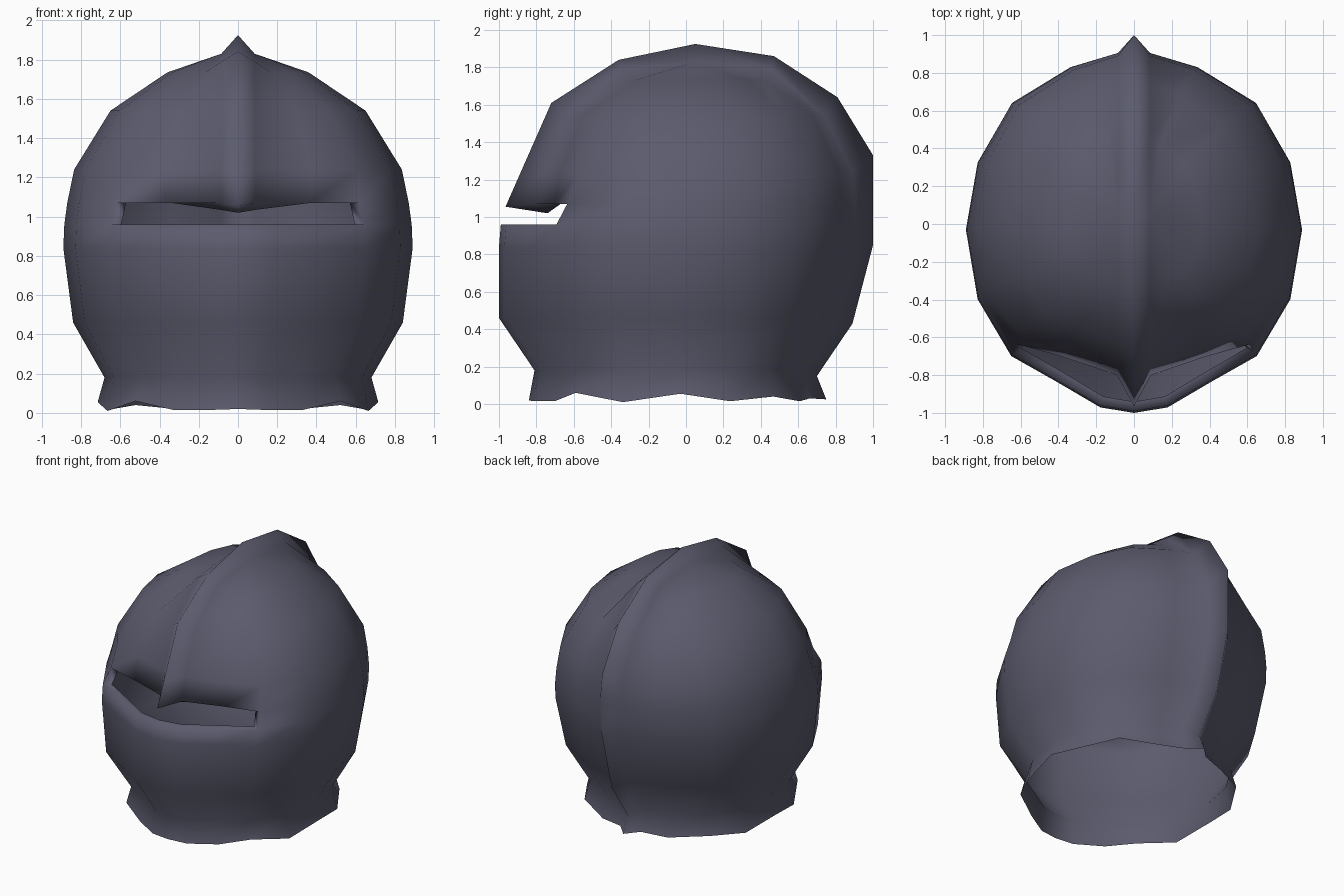
import bpy, bmesh
from mathutils import Vector

if "Cube" in bpy.data.objects:
    bpy.data.objects.remove(bpy.data.objects["Cube"])

steel = bpy.data.materials.new("dark blue grey steel")
steel.diffuse_color = (0.105, 0.105, 0.155, 1)
steel.use_nodes = True
steel.node_tree.nodes["Principled BSDF"].inputs["Base Color"].default_value = steel.diffuse_color

# Unit plan of the right half, from front centre to back centre
plan = [(0, -1), (.2, -.97), (.46, -.83), (.73, -.69), (.93, -.38), (1, 0),
        (.93, .38), (.73, .71), (.38, .91), (.09, .99), (0, 1)]
# Wavy height of the neck rim for each plan column
rim = [.02, .015, .015, .06, .01, .055, .015, .04, .015, .03, .02]
# Rings: height, half width, front y, back y
rings = [(0, .715, -.84, .67), (.18, .68, -.81, .63), (.46, .84, -1, .80),
         (.84, .89, -1, .905), (.96, .885, -.99, .915), (1.07, .87, -.88, .915),
         (1.24, .835, -.81, .90), (1.54, .65, -.66, .75), (1.735, .36, -.36, .46)]
# Ridge apex (y, z) on each ring: along the forehead and down the back
ridge_front = {5: (-.965, 1.055), 6: (-.89, 1.225), 7: (-.72, 1.61), 8: (-.36, 1.84)}
ridge_back = [(.75, .025), (.70, .15), (.89, .43), (1.0, .85), (1.0, .97),
              (1.0, 1.10), (1.0, 1.33), (.81, 1.64), (.47, 1.86)]
# Recessed forehead beside the ridge: (ring, column) -> x, y
brow = {(5, 1): (.09, -.80), (5, 2): (.37, -.705), (5, 3): (.62, -.635),
        (6, 1): (.085, -.755), (6, 2): (.37, -.67)}
MID = -.03
RIDGE = .085                                   # half width of the ridge foot


def ring_points(i):
    z, w, f, b = rings[i]
    half = []
    for k, (px, py) in enumerate(plan):
        y = MID + (-py * (f - MID) if py < 0 else py * (b - MID))
        x, zz = w * px, (z if i else rim[k])
        if k == 9 or (k == 1 and i > 4):       # foot of the ridge
            x = RIDGE
            zz += .055 if i == 8 else 0
        x, y = brow.get((i, k), (x, y))
        if k == 0 and i in ridge_front:
            y, zz = ridge_front[i]
        if k == 10:
            y, zz = ridge_back[i]
        half.append(Vector((x, y, zz)))
    return half + [Vector((-p.x, p.y, p.z)) for p in half[-2:0:-1]]


# Helmet shell with crest ridge, open neck and eye slit
bm = bmesh.new()
grid = [[bm.verts.new(p) for p in ring_points(i)] for i in range(len(rings))]
n = len(grid[0])
SLIT = 3                                        # columns left open on each side
for i in range(len(rings) - 1):
    for k in range(n):
        if i == 4 and (k < SLIT or k >= n - SLIT):
            continue
        j = (k + 1) % n
        bm.faces.new((grid[i][k], grid[i][j], grid[i + 1][j], grid[i + 1][k]))

# Crown: each side fans to the ridge foot, with the ridge between them
top = grid[-1]
apex = bm.verts.new((0, .05, 1.925))
for s in (1, -1):
    foot = bm.verts.new((s * RIDGE, .05, 1.83))
    for k in range(1, 9):
        bm.faces.new((top[s * k], top[s * (k + 1)], foot))
    bm.faces.new((top[0], top[s], foot, apex))
    bm.faces.new((apex, foot, top[s * 9], top[10]))

# Lip turned inwards around the slit, dipping under the ridge
cols = list(range(-SLIT, SLIT + 1))
loop = [grid[4][k] for k in cols] + [grid[5][k] for k in reversed(cols)]
inner = []
for v in loop:
    co = Vector((v.co.x * .92, v.co.y * .95, v.co.z))
    if v is grid[5][0]:
        co = Vector((0, -.74, 1.02))
    elif v in (grid[5][1], grid[5][-1]):
        co = Vector((v.co.x, -.72, 1.035))
    inner.append(bm.verts.new(co))
for a in range(len(loop)):
    b = (a + 1) % len(loop)
    bm.faces.new((loop[a], loop[b], inner[b], inner[a]))

bmesh.ops.recalc_face_normals(bm, faces=bm.faces)
for f in bm.faces:
    f.smooth = True
me = bpy.data.meshes.new("helmet_shell")
bm.to_mesh(me)
bm.free()
me.materials.append(steel)
bpy.context.collection.objects.link(bpy.data.objects.new("helmet_shell", me))
